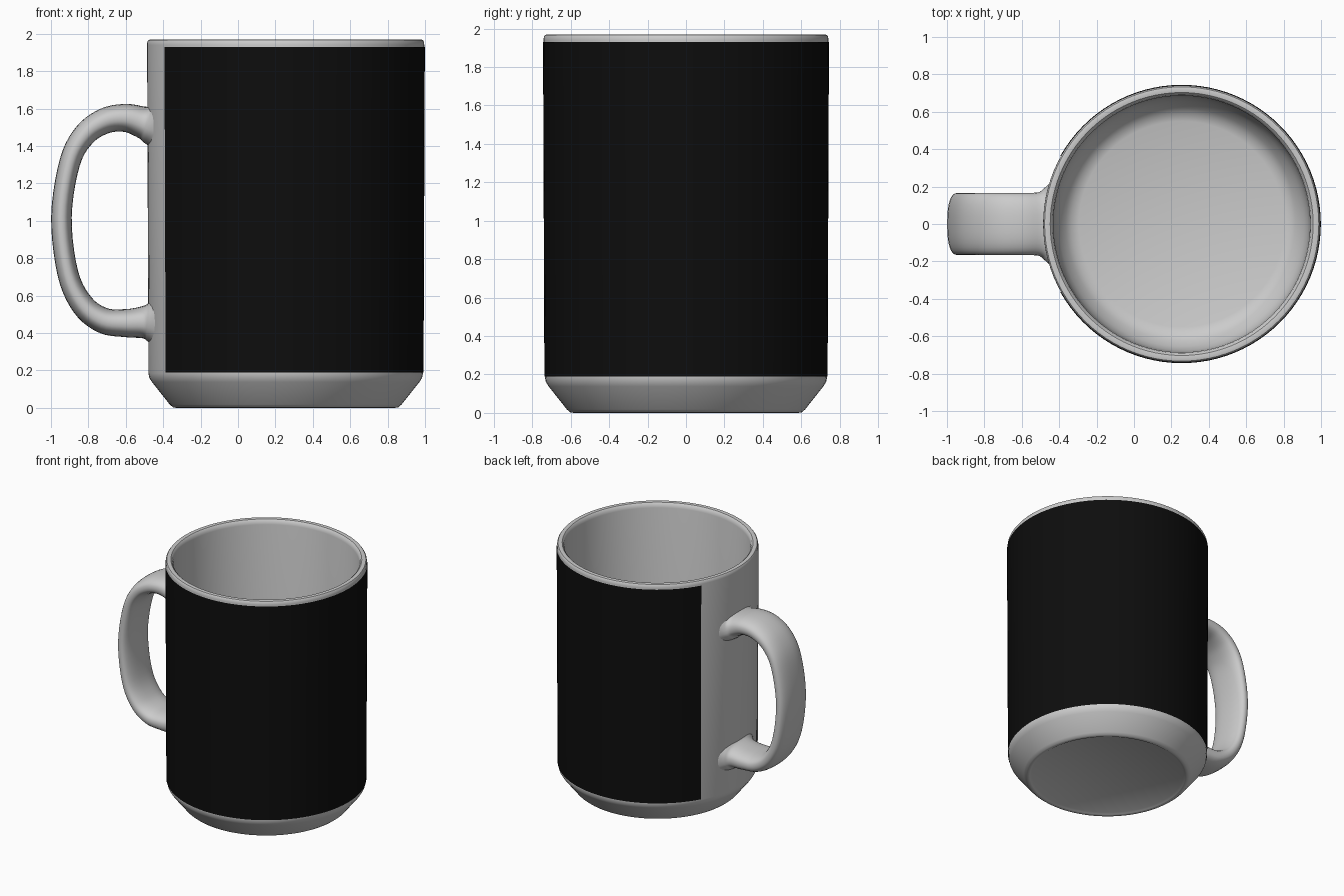
import bpy, bmesh
from math import cos, sin, pi, radians, hypot, copysign

if "Cube" in bpy.data.objects:
    bpy.data.objects.remove(bpy.data.objects["Cube"])

CX = 0.255  # mug axis


def make_object(name, verts, faces, angle=35):
    mesh = bpy.data.meshes.new(name)
    mesh.from_pydata(verts, [], faces)
    bm = bmesh.new()
    bm.from_mesh(mesh)
    bmesh.ops.remove_doubles(bm, verts=bm.verts, dist=1e-5)
    bmesh.ops.recalc_face_normals(bm, faces=bm.faces)
    bm.to_mesh(mesh)
    bm.free()
    obj = bpy.data.objects.new(name, mesh)
    bpy.context.collection.objects.link(obj)
    bpy.ops.object.select_all(action='DESELECT')
    obj.select_set(True)
    bpy.context.view_layer.objects.active = obj
    bpy.ops.object.shade_smooth_by_angle(angle=radians(angle))
    return obj


def lathe(name, profile, start, end, steps):
    """Sweep an (r, z) profile around the mug axis."""
    n = len(profile)
    verts = []
    for i in range(steps + 1):
        a = start + (end - start) * i / steps
        verts += [(CX + r * cos(a), r * sin(a), z) for r, z in profile]
    faces = [(i * n + j, (i + 1) * n + j, (i + 1) * n + j + 1, i * n + j + 1)
             for i in range(steps) for j in range(n - 1)]
    return make_object(name, verts, faces)


def catmull(pts, sub):
    """Smooth curve through a list of tuples."""
    out = []
    p = [pts[0]] + pts + [pts[-1]]
    for i in range(1, len(p) - 2):
        for k in range(sub):
            t = k / sub
            out.append(tuple(
                0.5 * (2 * b + (c - a) * t + (2 * a - 5 * b + 4 * c - d) * t * t
                       + (3 * b - a - 3 * c + d) * t ** 3)
                for a, b, c, d in zip(*p[i - 1:i + 3])))
    return out + [pts[-1]]


# Body: foot, bevelled base, wall, rounded rim, hollow inside
body = [(0, 0.012), (0.56, 0.012), (0.575, 0.003), (0.585, 0), (0.602, 0.003),
        (0.62, 0.018), (0.715, 0.138), (0.729, 0.16), (0.734, 0.185),
        (0.741, 1.94), (0.740, 1.957), (0.733, 1.967), (0.72, 1.97),
        (0.703, 1.967), (0.691, 1.955), (0.686, 1.93), (0.682, 0.27),
        (0.675, 0.215), (0.655, 0.165), (0.62, 0.115), (0.59, 0.088),
        (0.55, 0.075), (0, 0.07)]
lathe("mug_body", body, 0, 2 * pi, 96)

# Printed wrap: thin dark sheet with a gap at the handle
wrap = lathe("print_wrap", [(0.737, 0.19), (0.744, 1.93)],
             -radians(150.6), radians(150.6), 80)
black = bpy.data.materials.new("black_print")
black.diffuse_color = (0.004, 0.004, 0.004, 1)
black.use_nodes = True
black.node_tree.nodes["Principled BSDF"].inputs["Base Color"].default_value = black.diffuse_color
wrap.data.materials.append(black)

# Handle stations: x, z, half thickness, half width (flared where it joins)
stations = [(-0.445, 1.515, 0.135, 0.225), (-0.475, 1.518, 0.108, 0.195),
            (-0.51, 1.527, 0.086, 0.170), (-0.60, 1.55, 0.075, 0.166),
            (-0.71, 1.535, 0.069, 0.166), (-0.82, 1.46, 0.062, 0.166),
            (-0.90, 1.31, 0.056, 0.166), (-0.944, 1.02, 0.055, 0.166),
            (-0.91, 0.72, 0.056, 0.166), (-0.83, 0.55, 0.062, 0.166),
            (-0.72, 0.467, 0.069, 0.166), (-0.60, 0.453, 0.075, 0.166),
            (-0.51, 0.457, 0.086, 0.170), (-0.475, 0.457, 0.108, 0.195),
            (-0.445, 0.457, 0.135, 0.225)]
path = catmull(stations, 5)
SIDES = 32
verts, faces = [], []
for i, (x, z, th, w) in enumerate(path):
    a, b = path[max(i - 1, 0)], path[min(i + 1, len(path) - 1)]
    dx, dz = b[0] - a[0], b[1] - a[1]
    length = hypot(dx, dz)
    nx, nz = dz / length, -dx / length
    for k in range(SIDES):
        c, s = cos(2 * pi * k / SIDES), sin(2 * pi * k / SIDES)
        u = th * copysign(abs(c) ** 0.82, c)
        v = w * copysign(abs(s) ** 0.82, s)
        verts.append((x + nx * u, v, z + nz * u))
for i in range(len(path) - 1):
    for k in range(SIDES):
        m = (k + 1) % SIDES
        faces.append((i * SIDES + k, i * SIDES + m,
                      (i + 1) * SIDES + m, (i + 1) * SIDES + k))
faces.append(tuple(range(SIDES)))
faces.append(tuple(range(len(verts) - SIDES, len(verts))))
make_object("handle", verts, faces, 60)
